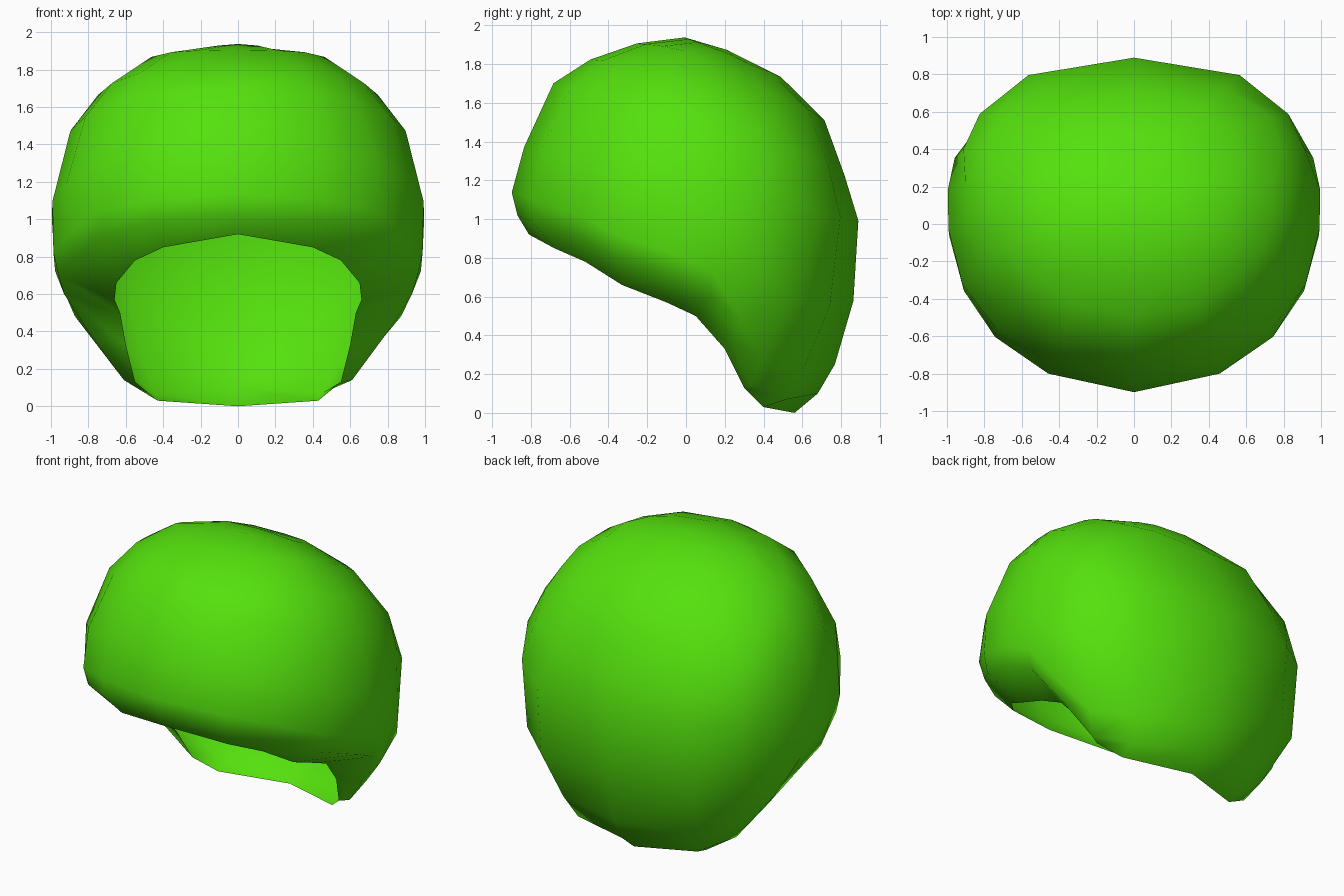
import bpy
import bmesh
import math
from mathutils import Vector

# Remove only the default cube
default_cube = bpy.data.objects.get("Cube")
if default_cube:
    bpy.data.objects.remove(default_cube, do_unlink=True)

CENTRE = Vector((0, 0.08, 0.93))
CROWN_DIRECTION = Vector((0, 0.14, 0.99)).normalized()
ROW_STEPS = (.07, .22, .43, .56, .71, .86)

# Centre-line profile of the shell as (y, z), from the brow over the top to the nape
PROFILE = [(-.83, .95), (-.87, 1.02), (-.9, 1.14), (-.84, 1.36), (-.7, 1.69),
           (-.42, 1.87), (-.05, 1.95), (.22, 1.87), (.47, 1.75), (.7, 1.55),
           (.82, 1.22), (.89, 1.02), (.88, .66), (.82, .36), (.73, .17), (.56, 0)]

# Left half of the face opening, front to back: inner edge and outer turn
RIM = [(0, -.81, .92), (.4, -.68, .85), (.55, -.52, .78), (.65, -.33, .66),
       (.66, -.1, .57), (.63, .05, .5), (.6, .2, .33), (.55, .3, .13),
       (.43, .4, .03), (0, .56, 0)]
BRIM = [(0, -.87, 1.02), (.45, -.8, .99), (.71, -.59, .92), (.88, -.36, .8),
        (.96, -.08, .7), (.93, .12, .6), (.78, .24, .37), (.61, .33, .14),
        (.45, .52, .07), (0, .68, .1)]


def turn_angle(y, z):
    """Angle about the side axis, growing from the nape to the brow."""
    angle = math.atan2(z, y)
    return angle + math.tau if angle < -math.pi / 2 else angle


POLAR = sorted((turn_angle(y - CENTRE.y, z - CENTRE.z),
                math.hypot(y - CENTRE.y, z - CENTRE.z)) for y, z in PROFILE)


def profile_radius(angle):
    """Distance from the centre to the straight-sided profile at an angle."""
    if angle <= POLAR[0][0]:
        return POLAR[0][1]
    for (start, near), (end, far) in zip(POLAR, POLAR[1:]):
        if angle <= end:
            return near * far * math.sin(end - start) / (
                near * math.sin(angle - start) + far * math.sin(end - angle))
    return POLAR[-1][1]


def shell_point(direction):
    """Point on the rounded shell in a direction from the centre."""
    radius = profile_radius(turn_angle(direction.y, direction.z))
    half_width = 1 - 0.3 * max(0, -direction.z) ** 2
    roundness = 2.4 + 0.35 * min(0, direction.y)
    across = abs(direction.x) / half_width
    along = math.hypot(direction.y, direction.z) / radius
    scale = (across ** roundness + along ** roundness) ** (-1 / roundness)
    return CENTRE + direction * scale


def full_ring(half):
    """Mirror the left half of a ring to close it."""
    left = [Vector(p) for p in half]
    right = [Vector((-p.x, p.y, p.z)) for p in reversed(left[1:-1])]
    return left + right


def make_material(name, colour):
    material = bpy.data.materials.new(name)
    material.use_nodes = True
    material.diffuse_color = colour
    material.node_tree.nodes["Principled BSDF"].inputs["Base Color"].default_value = colour
    return material


# Rings of the shell: tucked rim, brim, then rows rising to the crown
brim = full_ring(BRIM)
rings = [full_ring(RIM), brim]
for step in ROW_STEPS:
    rings.append([shell_point((p - CENTRE).normalized().slerp(CROWN_DIRECTION, step))
                  for p in brim])

bm = bmesh.new()
loops = [[bm.verts.new(p) for p in ring] for ring in rings]
count = len(brim)
for lower, upper in zip(loops, loops[1:]):
    for i in range(count):
        j = (i + 1) % count
        bm.faces.new((lower[i], lower[j], upper[j], upper[i]))

# Close the crown
crown = bm.verts.new(shell_point(CROWN_DIRECTION))
for i in range(count):
    bm.faces.new((loops[-1][i], loops[-1][(i + 1) % count], crown))

mesh = bpy.data.meshes.new("helmet_shell")
bm.to_mesh(mesh)
bm.free()
for polygon in mesh.polygons:
    polygon.use_smooth = True
mesh.materials.append(make_material("bright_green", (0.09, 0.75, 0.004, 1)))
shell = bpy.data.objects.new("helmet_shell", mesh)
bpy.context.collection.objects.link(shell)
